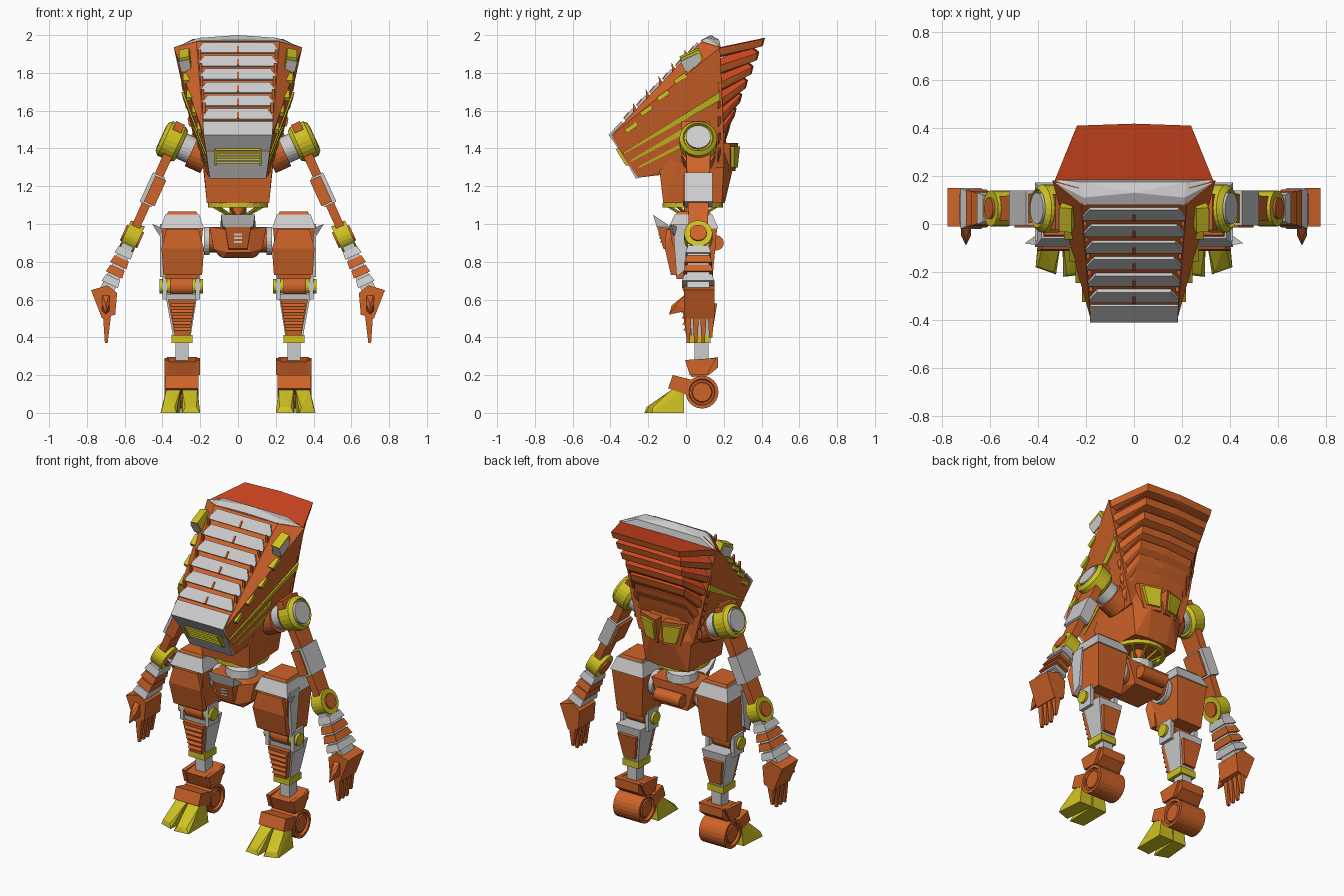
import bpy, bmesh, math
from mathutils import Vector, Matrix

if "Cube" in bpy.data.objects:
    bpy.data.objects.remove(bpy.data.objects["Cube"])

COL = {'orange': (0.62, 0.125, 0.022, 1), 'yellow': (0.62, 0.54, 0.016, 1), 'red': (0.62, 0.06, 0.014, 1)}
MATS = {}
for k, c in COL.items():
    MATS[k] = bpy.data.materials.new(k)
    MATS[k].diffuse_color = c
I = Matrix.Identity(4)


def finish(name, bm, col, mirror=False, M=I):
    bm.transform(M)
    bmesh.ops.recalc_face_normals(bm, faces=bm.faces)
    me = bpy.data.meshes.new(name)
    bm.to_mesh(me)
    bm.free()
    ob = bpy.data.objects.new(name, me)
    bpy.context.collection.objects.link(ob)
    if col:
        me.materials.append(MATS[col])
    if mirror:
        ob.modifiers.new('mirror', 'MIRROR').use_mirror_merge = False
    return ob


def hull(name, pts, col, mirror=False, M=I, sym=False):
    """Convex solid; sym repeats the points on the other side of x = 0."""
    bm = bmesh.new()
    pts = list(pts) + ([(-x, y, z) for x, y, z in pts if x] if sym else [])
    for p in pts:
        bm.verts.new(p)
    r = bmesh.ops.convex_hull(bm, input=bm.verts)
    junk = {g for g in r['geom_interior'] + r['geom_unused'] if isinstance(g, bmesh.types.BMVert)}
    bmesh.ops.delete(bm, geom=list(junk), context='VERTS')
    bmesh.ops.dissolve_limit(bm, angle_limit=0.01, verts=bm.verts, edges=bm.edges)
    return finish(name, bm, col, mirror, M)


def taper(name, a, b, col, mirror=True, M=I):
    """Solid between two rectangles (x0, x1, y0, y1, z)."""
    return hull(name, [(x, y, r[4]) for r in (a, b) for x in r[:2] for y in r[2:4]], col, mirror, M)


def box(name, x, y, z, col, mirror=True, M=I):
    return taper(name, (*x, *y, z[0]), (*x, *y, z[1]), col, mirror, M)


def lathe(name, prof, c, axis, col, mirror=True, M=I, n=24):
    """Closed (radius, height) profile turned about an axis through c."""
    bm = bmesh.new()
    R = Matrix.Translation(c) @ Vector(axis).to_track_quat('Z', 'Y').to_matrix().to_4x4()
    rings = [[bm.verts.new(R @ Vector((r * math.cos(2 * math.pi * i / n), r * math.sin(2 * math.pi * i / n), h)))
              for i in range(n)] for r, h in prof]
    for a, b in zip(rings, rings[1:] + rings[:1]):
        for i in range(n):
            bm.faces.new((a[i], a[(i + 1) % n], b[(i + 1) % n], b[i]))
    bmesh.ops.remove_doubles(bm, verts=bm.verts, dist=1e-5)
    return finish(name, bm, col, mirror, M)


def drum(name, c, axis, r, h0, h1, col, mirror=True, M=I, n=24):
    return lathe(name, [(0, h0), (r, h0), (r, h1), (0, h1)], c, axis, col, mirror, M, n)


# Head shell and torso
A, J = Vector((0, -0.41, 1.47)), Vector((0, 0.08, 1.97))
hull('head_shell', [(.18, -.40, 1.465), (.15, -.255, 1.245), (.17, -.13, 1.28), (.24, .2, 1.48), (.19, .2, 1.3),
                    (.34, .18, 1.935), (.23, .15, 1.975), (.22, .08, 1.965)], 'orange', sym=True)
hull('torso', [(.165, -.12, 1.11), (.18, -.14, 1.28), (.2, .0, 1.45), (.15, .19, 1.11), (.18, .2, 1.32),
               (.07, .205, 1.11), (.08, .25, 1.3), (.1, .2, 1.48)], 'orange', sym=True)
hull('head_crest', [(.325, .17, 1.94), (.325, .185, 1.93), (.21, .11, 1.985), (.21, .08, 1.97), (.22, .175, 1.975),
                    (0, .13, 2.0), (0, .15, 1.99), (0, .08, 1.975)], None, sym=True)


def slope(t, lift=0.0):
    return A.lerp(J, t) + Vector((0, -.71, .70)) * lift


# Sloping grey slats on the face, with a short centre divider and edge hooks
for i in range(6):
    t0 = .17 + i * .14
    w = .185 + .006 * i
    pts = [(w, *slope(t0, d).yz) for d in (-.02, .003)]
    pts += [(w, *slope(t0 + .03, d).yz) for d in (-.02, .005)]
    pts += [(w - .03, *slope(t0 + .1, d).yz) for d in (-.02, .010)]
    hull(f'face_slat_{i}', pts, None, sym=True)
    hull(f'slat_divider_{i}', [(.006, *slope(t0 + q, d).yz) for q, d in ((0, 0), (0, .008), (.06, 0), (.06, .012))],
         'orange', sym=True)
    if i < 5:
        hull(f'slat_hook_{i}', [(x, *slope(t0 + q, d).yz) for x in (w - .012, w + .002)
                                for q, d in ((.08, -.01), (.12, -.01), (.135, .03))], 'orange', True)

# Snout cap, chin and grille
hull('snout_cap', [(.185, *slope(.14, .004).yz), (.183, -.41, 1.472), (.17, -.352, 1.39), (.17, -.33, 1.41),
                   (.18, *slope(.14, -.03).yz)], None, sym=True)
hull('chin_plate', [(.168, -.35, 1.39), (.15, -.265, 1.24), (.15, -.23, 1.25), (.168, -.32, 1.41)], None, sym=True)
for i in range(5):
    z = 1.32 + .017 * i
    y = -.266 - (z - 1.24) * .60
    box(f'grille_bar_{i}', (-.12, .12), (y - .012, y + .03), (z, z + .011), 'yellow', False)
for s in (-1, 1):
    hull(f'grille_post_{s}', [(s * x, y, z) for x in (.11, .125) for y, z in
                              ((-.32, 1.31), (-.29, 1.31), (-.372, 1.395), (-.33, 1.395))], 'yellow')


def side_x(y, z):
    return min(.18 + .832 * (y + .41) - .735 * (z - 1.47), .18 + .0865 * (y + .41) + .242 * (z - 1.47))


# Yellow side stripes, edge clips and lamps
for i, (y0, z0, y1, z1, h) in enumerate([(-.33, 1.37, .18, 1.655, .045), (-.29, 1.33, .0, 1.48, .035),
                                         (-.25, 1.295, -.02, 1.41, .02)]):
    pts = [(side_x(y, z + d) + o, y, z + d) for y, z, hh in ((y0, z0, .01), (y1, z1, h))
           for d in (0, hh) for o in (-.02, .013)]
    hull(f'side_stripe_{i}', pts, 'yellow', True)
for i, (y, z) in enumerate([(-.29, 1.51), (-.21, 1.6), (-.12, 1.68), (-.03, 1.77)]):
    M = Matrix.Translation((side_x(y, z), y, z)) @ Matrix.Rotation(math.radians(35), 4, 'X')
    box(f'side_clip_{i}', (-.02, .016), (-.035, .035), (-.012, .012), 'yellow', True, M)
M = Matrix.Translation((.275, .035, 1.865)) @ Matrix.Rotation(math.radians(25), 4, 'X') @ Matrix.Rotation(.2, 4, 'Y')
box('lamp_frame', (-.025, .028), (-.055, .055), (-.045, .045), 'yellow', True, M)
box('lamp_lens', (-.02, .034), (-.06, .04), (-.03, .03), None, True, M)

# Stacked back fins: orange rims, undercut below, red sloping face above each rim
for i in range(7):
    zb, yb, w = 1.98 - .075 * i, .41 - .03 * i, .335 - .017 * i
    zf = zb - .05 - .018 * i
    pts = []
    # (side inset, rear inset, drop) from rim top to undercut, plus the neck above lower fins
    levels = [(0, 0, 0), (.008, .01, -.04), (.04, .06, -.05)] + ([(.03, .045, .036)] if i else [])
    for a, b, d in levels:
        pts += [(w - a, .17, zf + d), (.71 * w - a * .7, yb - b, zb + d), (0, yb + .008 - b, zb + .006 + d)]
    pts += [(0, .15, zf)]
    ob = hull(f'back_fin_{i}', pts, 'orange', sym=True)
    ob.data.materials.append(MATS['red'])
    for p in ob.data.polygons:
        if p.normal.z > .3:
            p.material_index = 1

# Rear windows
hull('rear_window_frame', [(x, y + d, z) for x, y, z in ((.015, .25, 1.28), (.12, .22, 1.28), (.02, .265, 1.43),
                           (.16, .22, 1.43)) for d in (-.05, .012)], 'orange', True)
hull('rear_window', [(x, y + d, z) for x, y, z in ((.03, .258, 1.3), (.105, .237, 1.3), (.035, .27, 1.41),
                     (.14, .24, 1.41)) for d in (-.04, .016)], 'yellow', True)

# Waist ring, spokes and pelvis
lathe('waist_ring', [(.135, -.012), (.16, -.012), (.16, .012), (.135, .012)], (0, .035, 1.1), (0, 0, 1), 'yellow', False)
for i in range(10):
    a = 2 * math.pi * i / 10
    c, s = math.cos(a), math.sin(a)
    p, q = Vector((.145 * c, .035 + .145 * s, 1.1)), Vector((.04 * c, .035 + .04 * s, 1.04))
    drum(f'waist_spoke_{i}', p, q - p, .008, 0, (q - p).length, 'yellow', False, n=6)
drum('waist_post', (0, .035, .98), (0, 0, 1), .045, 0, .14, 'orange', False)
lathe('pelvis_cap', [(0, .98), (.095, .98), (.09, 1.03), (.06, 1.045), (0, 1.045)], (0, .035, 0), (0, 0, 1), None, False, n=12)
hull('pelvis', [(.15, -.05, .985), (.13, -.06, .87), (.08, -.06, .82), (.15, .13, .98), (.1, .13, .83),
                (.06, -.1, .97), (.06, -.1, .85)], 'orange', sym=True)
hull('pelvis_front', [(.07, -.155, .99), (.05, -.12, .87), (.07, -.08, .98), (.05, -.08, .86)], 'orange', sym=True)
hull('pelvis_visor', [(.09, -.175, 1.05), (.08, -.155, .985), (.09, -.1, 1.0), (.08, -.08, .975)], None, sym=True)
for i in range(3):
    z = .9 + i * .02
    y = -.155 + (.99 - z) * .29
    box(f'pelvis_vent_{i}', (-.02, .02), (y - .006, y + .02), (z, z + .011), None, False)
drum('hip_axle', (.1, .05, .91), (1, 0, 0), .06, 0, .06, 'orange')
drum('hip_collar', (.15, .05, .91), (1, 0, 0), .075, 0, .03, None)
drum('pelvis_rear_roll', (0, .16, .9), (1, 0, 0), .04, -.09, .09, 'orange', False)

# Thighs
taper('thigh', (.21, .385, -.05, .14, .71), (.185, .405, -.085, .165, .98), 'orange')
hull('thigh_side', [(x, y, z) for x in (.37, .412) for y, z in ((-.07, 1.0), (.03, 1.0), (.0, .76), (-.05, .72))], None, True)
taper('thigh_cap', (.18, .412, -.095, .172, .975), (.205, .385, -.06, .14, 1.05), None)
taper('thigh_top', (.21, .38, -.055, .135, 1.045), (.22, .37, -.045, .125, 1.065), 'orange')
hull('thigh_front_plate', [(x, y, z) for x0, x1, y, z in ((.21, .38, -.105, .97), (.19, .395, -.08, .73),
     (.21, .38, -.07, .97), (.19, .395, -.04, .73), (.18, .405, -.112, .87)) for x in (x0, x1)], 'orange', True)
hull('thigh_horn', [(.40, -.09, .98), (.40, -.04, .98), (.41, -.06, .93), (.455, -.08, 1.0)], None, True)

# Knees and shins
drum('knee_roll', (.3, .03, .67), (1, 0, 0), .038, -.115, .115, 'yellow')
drum('knee_hub', (.3, .03, .67), (1, 0, 0), .05, -.06, .06, 'orange')
for i, x in enumerate((.2, .375)):
    box(f'knee_bracket_{i}', (x, x + .025), (-.01, .09), (.6, .73), None)
taper('shin_core', (.25, .345, .03, .12, .41), (.215, .385, .0, .15, .63), None)
taper('shin_front', (.255, .335, .0, .06, .41), (.225, .37, -.025, .06, .6), 'orange')
taper('calf', (.26, .34, .1, .14, .43), (.235, .365, .1, .165, .58), 'orange')
for i in range(5):
    z = .435 + i * .032
    y = -.0 - (z - .41) * .13
    hull(f'shin_rib_{i}', [(x, yy, zz) for x in (.25 - .004 * i, .34 + .004 * i) for yy, zz in
                           ((y - .012, z), (y + .03, z), (y + .03, z + .016), (y, z + .02))], 'orange', True)
box('ankle_band', (.242, .352), (.01, .13), (.37, .412), 'yellow')
box('ankle_post', (.262, .33), (.045, .12), (.25, .375), None)

# Feet
hull('ankle_block', [(x, y, z) for x in (.215, .375) for y, z in ((.03, .19), (.12, .2), (.0, .27), (.17, .24),
                     (.17, .295))], 'orange', True)
for i, x in enumerate((.2, .365)):
    hull(f'ankle_flap_{i}', [(xx, y, z) for xx in (x, x + .025) for y, z in ((.02, .2), (.11, .2), (-.005, .28), (.16, .29))],
         'orange', True)
lathe('heel_wheel', [(0, -.085), (.05, -.085), (.055, -.075), (.065, -.075), (.07, -.09), (.087, -.09), (.087, .09),
                     (.07, .09), (.065, .075), (.055, .075), (.05, .085), (0, .085)], (.3, .085, .11), (1, 0, 0), 'orange')
hull('toe_fender', [(x, y, z) for x in (.21, .385) for y, z in ((-.07, .2), (-.095, .13), (.02, .09), (.03, .175))],
     'orange', True)
hull('toe_inner', [(.2, -.21, 0), (.295, -.22, 0), (.2, -.01, 0), (.3, -.01, 0), (.22, -.2, .03), (.28, -.21, .03),
                   (.215, -.08, .12), (.295, -.08, .12), (.215, -.01, .125), (.295, -.01, .125)], 'yellow', True)
hull('toe_outer', [(.325, -.21, 0), (.41, -.18, 0), (.305, -.01, 0), (.395, -.01, 0), (.335, -.2, .03), (.4, -.175, .03),
                   (.305, -.08, .12), (.38, -.08, .12), (.305, -.01, .125), (.38, -.01, .125)], 'yellow', True)

# Arms, built hanging straight down and then swung outward
ARM = Matrix.Translation((.335, .065, 1.43)) @ Matrix.Rotation(math.radians(-24.5), 4, 'Y')
X = (1, 0, 0)
drum('shoulder_mount', (0, 0, 0), X, .09, -.19, -.1, 'orange', M=ARM)
drum('shoulder_ball', (0, 0, 0), X, .072, -.1, 0, None, M=ARM)
lathe('shoulder_ring', [(0, -.04), (.085, -.04), (.1, -.02), (.1, .055), (.08, .075), (.075, .06), (0, .06)],
      (0, 0, 0), X, 'yellow', M=ARM)
drum('shoulder_disc', (0, 0, 0), X, .066, .05, .078, None, M=ARM)
box('shoulder_bracket', (-.01, .04), (-.09, .06), (.06, .108), 'orange', M=ARM)
taper('upper_arm', (-.02, .025, -.05, .05, -.5), (-.02, .03, -.065, .065, -.05), 'orange', M=ARM)
box('upper_arm_sleeve', (-.03, .04), (-.072, .074), (-.36, -.19), None, M=ARM)
box('upper_arm_panel', (-.042, .02), (-.08, .05), (-.35, -.2), 'orange', M=ARM)
drum('elbow_disc', (0, 0, -.545), X, .075, -.04, .04, 'yellow', M=ARM)
drum('elbow_cap', (0, 0, -.545), X, .045, -.05, .05, 'orange', M=ARM)
taper('forearm', (-.035, .04, -.06, .06, -.86), (-.03, .03, -.055, .055, -.56), None, M=ARM)
for i, col in enumerate((None, 'orange', 'orange', None)):
    z, w = -.63 - i * .055, .067 + .006 * i
    taper(f'forearm_band_{i}', (-.045, .05, -w, w, z - .03), (-.04, .042, -w + .012, w - .012, z + .012), col, M=ARM)

# Hands
hull('palm', [(x, y, z) for x, z in ((.64, .635), (.69, .675), (.778, .65), (.65, .52), (.72, .5)) for y in (-.01, .15)],
     'orange', True)
for i in range(4):
    y = -.005 + i * .04
    tip = .37 + (.0, .0, .0, .03)[i]
    taper(f'finger_{i}', (.69, .705, y + .008, y + .024, tip), (.672, .715, y, y + .034, .52), 'orange')
hull('thumb', [(x, y, z) for x in (.68, .72) for y, z in ((.0, .63), (.0, .54), (-.05, .575))] +
     [(.7, -.09, .52), (.7, -.075, .57)], 'orange', True)

for m in bpy.data.materials:
    if m.users and not m.is_grease_pencil:
        m.use_nodes = True
        m.node_tree.nodes["Principled BSDF"].inputs["Base Color"].default_value = m.diffuse_color
